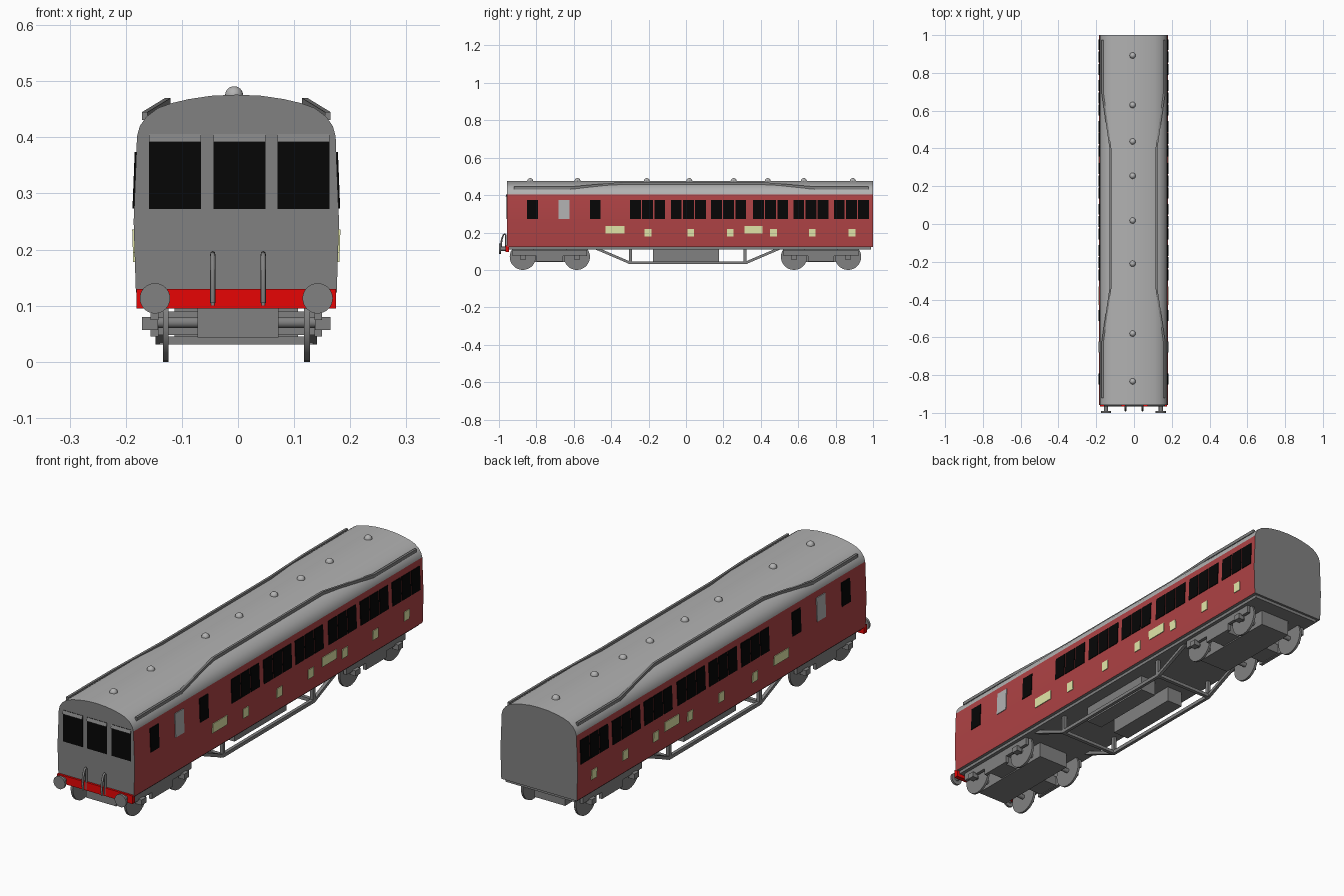
import bpy, bmesh, math
from mathutils import Vector, Matrix

if "Cube" in bpy.data.objects:
    bpy.data.objects.remove(bpy.data.objects["Cube"])

def material(name, r, g, b):
    m = bpy.data.materials.new(name)
    m.diffuse_color = [(c / 255) ** 2.2 for c in (r, g, b)] + [1]
    m.use_nodes = True
    m.node_tree.nodes["Principled BSDF"].inputs["Base Color"].default_value = m.diffuse_color
    return m

RED = material("maroon", 172, 68, 70)
GREY = material("dark_grey", 128, 128, 128)
ROOF = material("light_grey", 176, 176, 176)
BLACK = material("window_black", 14, 14, 14)
CREAM = material("cream", 232, 236, 172)
BRIGHT = material("bright_red", 245, 14, 14)
CX = -0.003                       # centre line of the carriage
FRONT, BACK = -0.957, 1.0

def finish(name, bm, *mats, smooth=False):
    bmesh.ops.recalc_face_normals(bm, faces=bm.faces)
    me = bpy.data.meshes.new(name)
    bm.to_mesh(me)
    bm.free()
    for m in mats:
        me.materials.append(m)
    ob = bpy.data.objects.new(name, me)
    bpy.context.collection.objects.link(ob)
    if smooth:
        bpy.ops.object.select_all(action='DESELECT')
        ob.select_set(True)
        bpy.context.view_layer.objects.active = ob
        bpy.ops.object.shade_smooth_by_angle(angle=math.radians(30))
    return ob

def add_box(bm, x0, x1, y0, y1, z0, z1):
    mat = Matrix.Translation(((x0 + x1) / 2, (y0 + y1) / 2, (z0 + z1) / 2))
    return bmesh.ops.create_cube(bm, size=1, matrix=mat @ Matrix.Diagonal((x1 - x0, y1 - y0, z1 - z0, 1)))['verts']

def box(name, mat, *dims):
    bm = bmesh.new()
    add_box(bm, *dims)
    return finish(name, bm, mat)

def cylinder(name, mat, centre, radius, length, axis, sides=32):
    bm = bmesh.new()
    rot = Matrix.Rotation(math.pi / 2, 4, 'Y' if axis == 'X' else 'X')
    bmesh.ops.create_cone(bm, cap_ends=True, segments=sides, radius1=radius, radius2=radius,
                          depth=length, matrix=Matrix.Translation(centre) @ rot)
    return finish(name, bm, mat, smooth=True)

def tube(name, mat, points, w, h):
    """Rectangular bar swept along points, w across x, h across z."""
    bm = bmesh.new()
    rings = [[bm.verts.new((x + a * w / 2, y, z + b * h / 2))
              for a, b in ((-1, -1), (1, -1), (1, 1), (-1, 1))] for x, y, z in points]
    for r, s in zip(rings, rings[1:]):
        for i in range(4):
            bm.faces.new((r[i], r[(i + 1) % 4], s[(i + 1) % 4], s[i]))
    bm.faces.new(rings[0])
    bm.faces.new(rings[-1])
    return finish(name, bm, mat)

# Carriage shell: half profile (x, z), mirrored and extruded along y
half = [(0.179, 0.123), (0.183, 0.25), (0.177, 0.402), (0.172, 0.42), (0.160, 0.437),
        (0.140, 0.452), (0.115, 0.461), (0.085, 0.468), (0.045, 0.474), (0, 0.476)]
loop = half + [(-x, z) for x, z in reversed(half[:-1])]
bm = bmesh.new()
rings = [[bm.verts.new((CX + x, y, z)) for x, z in loop] for y in (FRONT, BACK)]
n = len(loop)
for i in range(n):
    j = (i + 1) % n
    f = bm.faces.new((rings[0][i], rings[0][j], rings[1][j], rings[1][i]))
    zc = f.calc_center_median().z
    f.material_index = 1 if zc > 0.402 else (0 if zc > 0.13 else 2)
for r in rings:
    bm.faces.new(r).material_index = 2
finish("carriage_shell", bm, RED, ROOF, GREY, smooth=True)

def side_x(z):
    for (xa, za), (xb, zb) in zip(half, half[1:]):
        if za <= z <= zb:
            return xa + (xb - xa) * (z - za) / (zb - za)

def side_plates(name, mat, spans, z0, z1, thick=0.003):
    """Thin plates following the body side, on both sides."""
    for s, label in ((1, "right"), (-1, "left")):
        bm = bmesh.new()
        for y0, y1 in spans:
            for v in add_box(bm, 0, 1, y0, y1, z0, z1):
                v.co.x = CX + s * (side_x(v.co.z) + (thick if v.co.x > 0.5 else -0.004))
        finish(name + "_" + label, bm, mat)

# Side windows: triples of compartments plus single guard windows
triples = [c + d for c in (-0.205, 0.013, 0.228, 0.452, 0.668, 0.884) for d in (-0.065, 0, 0.065)]
singles = [-0.82, -0.485]
side_plates("side_windows", BLACK, [(c - 0.029, c + 0.029) for c in triples + singles], 0.273, 0.374)
side_plates("guard_door_window", ROOF, [(-0.681, -0.622)], 0.273, 0.374)
# Cream panels below the windows
side_plates("long_panels", CREAM, [(-0.43, -0.33), (0.313, 0.41)], 0.195, 0.236)
side_plates("small_panels", CREAM,
            [(c - 0.018, c + 0.018) for c in (-0.203, 0.025, 0.237, 0.468, 0.675, 0.887)], 0.178, 0.219)

# Front windows with tilted hoods
for i, x in enumerate((-0.112, 0.0025, 0.117)):
    box(f"front_window_{i}", BLACK, x - 0.0465, x + 0.0465, FRONT - 0.002, FRONT + 0.004, 0.272, 0.406)
    bm = bmesh.new()
    for v in add_box(bm, x - 0.0465, x + 0.0465, FRONT - 0.008, FRONT + 0.002, 0.392, 0.406):
        if v.co.y < FRONT and v.co.z > 0.4:
            v.co.y = FRONT - 0.002
    finish(f"front_window_hood_{i}", bm, GREY)

# Roof vents
for i, y in enumerate((-0.833, -0.58, -0.21, 0.018, 0.255, 0.437, 0.63, 0.892)):
    bm = bmesh.new()
    bmesh.ops.create_uvsphere(bm, u_segments=20, v_segments=12, radius=0.016,
                              matrix=Matrix.Translation((-0.007, y, 0.475)))
    finish(f"roof_vent_{i}", bm, ROOF, smooth=True)

# Roof rain strips
path = [(0.163, -0.92, 0.438), (0.163, -0.62, 0.438), (0.122, -0.34, 0.463),
        (0.122, 0.40, 0.463), (0.163, 0.69, 0.438), (0.163, 0.975, 0.438)]
for s, label in ((1, "right"), (-1, "left")):
    tube("rain_strip_" + label, GREY, [(CX + s * x, y, z) for x, y, z in path], 0.010, 0.014)

# Buffer beam, buffers and hoses
box("buffer_beam", BRIGHT, CX - 0.178, CX + 0.178, FRONT - 0.009, FRONT + 0.01, 0.095, 0.130)
for s, label in ((1, "right"), (-1, "left")):
    x = CX + s * 0.145
    cylinder("buffer_shank_" + label, GREY, (x, -0.975, 0.113), 0.011, 0.04, 'Y', 20)
    cylinder("buffer_head_" + label, GREY, (x, -0.995, 0.113), 0.027, 0.010, 'Y')
    cu = bpy.data.curves.new("brake_hose_" + label, 'CURVE')
    cu.dimensions = '3D'
    cu.bevel_depth, cu.bevel_resolution, cu.use_fill_caps = 0.0045, 3, True
    sp = cu.splines.new('POLY')
    pts = [(-0.963, 0.10), (-0.963, 0.185), (-0.968, 0.192), (-0.976, 0.188), (-0.986, 0.16),
           (-0.988, 0.13), (-0.985, 0.105)]
    sp.points.add(len(pts) - 1)
    for p, (y, z) in zip(sp.points, pts):
        p.co = (s * 0.045, y, z, 1)
    cu.materials.append(GREY)
    bpy.context.collection.objects.link(bpy.data.objects.new("brake_hose_" + label, cu))

# Underframe floor, equipment boxes and trusses
box("underframe", GREY, CX - 0.165, CX + 0.165, FRONT + 0.005, BACK - 0.01, 0.110, 0.125)
for s, label in ((1, "right"), (-1, "left")):
    a, b = sorted((CX + s * 0.035, CX + s * 0.11))
    box("equipment_box_" + label, GREY, a, b, -0.176, 0.176, 0.043, 0.115)
    x = CX + s * 0.137
    tube("truss_" + label, GREY, [(x, -0.48, 0.115), (x, -0.30, 0.038), (x, 0.32, 0.038), (x, 0.50, 0.115)],
         0.014, 0.015)
    for y in (-0.296, 0.316):
        box("truss_post_" + label, GREY, x - 0.007, x + 0.007, y - 0.008, y + 0.008, 0.038, 0.115)
for y in (-0.30, 0.32):
    box("truss_cross_bar", GREY, CX - 0.137, CX + 0.137, y - 0.008, y + 0.008, 0.031, 0.045)

# Bogies: centre box, side frames, wheels, axles and axle boxes
for yc, end in ((-0.728, "front"), (0.722, "rear")):
    box(end + "_bogie_box", GREY, -0.072, 0.072, yc - 0.2, yc + 0.2, 0.043, 0.112)
    box(end + "_bogie_bolster", GREY, -0.145, 0.145, yc - 0.05, yc + 0.05, 0.048, 0.09)
    for s in (1, -1):
        a, b = sorted((CX + s * 0.139, CX + s * 0.153))
        box(end + "_bogie_side_frame", GREY, a, b, yc - 0.2, yc + 0.2, 0.074, 0.107)
        box(end + "_bogie_spring_plank", GREY, a, b, yc - 0.07, yc + 0.07, 0.045, 0.076)
    for dy in (-0.1445, 0.1445):
        cylinder(end + "_axle", GREY, (CX, yc + dy, 0.07), 0.010, 0.28, 'X', 16)
        for s in (1, -1):
            cylinder(end + "_wheel", GREY, (CX + s * 0.126, yc + dy, 0.07), 0.07, 0.010, 'X')
            a, b = sorted((CX + s * 0.14, CX + s * 0.168))
            box(end + "_axle_box", GREY, a, b, yc + dy - 0.016, yc + dy + 0.016, 0.057, 0.08)
